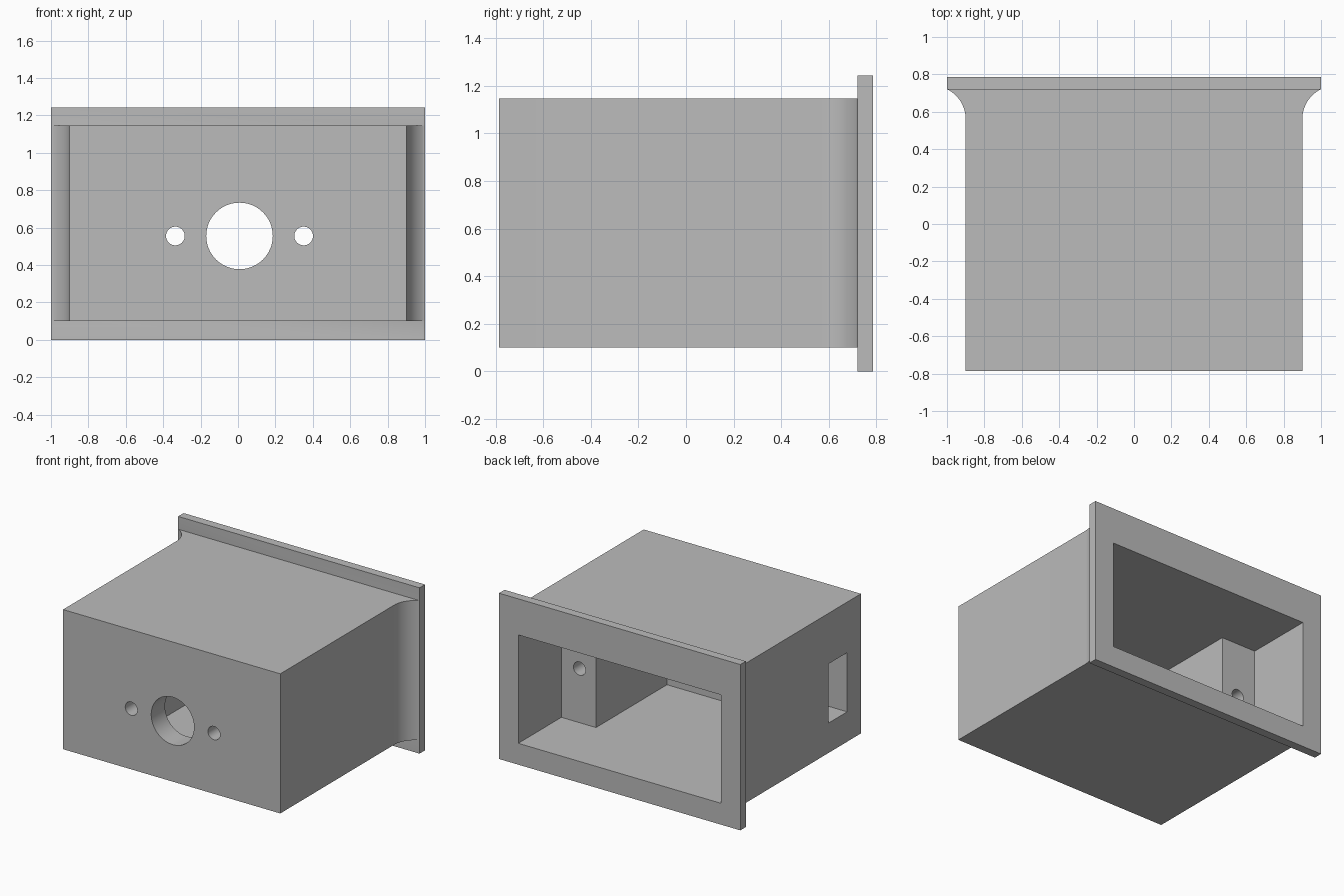
import bpy, bmesh
from math import sin, cos, asin, pi
from mathutils import Matrix

if "Cube" in bpy.data.objects:
    bpy.data.objects.remove(bpy.data.objects["Cube"])

grey = bpy.data.materials.new("mid_grey")
grey.use_nodes = True
grey.diffuse_color = (0.5, 0.5, 0.5, 1)
grey.node_tree.nodes["Principled BSDF"].inputs["Base Color"].default_value = (0.5, 0.5, 0.5, 1)


def add_object(name, bm):
    bmesh.ops.recalc_face_normals(bm, faces=bm.faces)
    mesh = bpy.data.meshes.new(name)
    bm.to_mesh(mesh)
    bm.free()
    mesh.materials.append(grey)
    obj = bpy.data.objects.new(name, mesh)
    bpy.context.collection.objects.link(obj)
    return obj


def box(name, x, y, z):
    bm = bmesh.new()
    bmesh.ops.create_cube(bm, size=1)
    for v in bm.verts:
        v.co = [lo + (c + 0.5) * (hi - lo) for c, (lo, hi) in zip(v.co, (x, y, z))]
    return add_object(name, bm)


def bore(name, x, z, radius, y0, y1):
    bm = bmesh.new()
    place = Matrix.Translation((x, (y0 + y1) / 2, z)) @ Matrix.Rotation(pi / 2, 4, "X")
    bmesh.ops.create_cone(bm, cap_ends=True, segments=48, radius1=radius,
                          radius2=radius, depth=y1 - y0, matrix=place)
    return add_object(name, bm)


# Housing outline with flared sides, extruded upwards
FRONT, BACK, FLANGE = -0.785, 0.785, 0.72
R, FLARE = 0.18, 0.56
end = asin((FLANGE - FLARE) / R)
half = [(0.9, FRONT)]
half += [(0.9 + R * (1 - cos(end * i / 16)), FLARE + R * sin(end * i / 16)) for i in range(17)]
half += [(0.9, 0.75)]
outline = half + [(-x, y) for x, y in reversed(half)]
bm = bmesh.new()
base = bm.faces.new([bm.verts.new((x, y, 0.1)) for x, y in outline])
top = bmesh.ops.extrude_face_region(bm, geom=[base])["geom"]
bmesh.ops.translate(bm, vec=(0, 0, 1.046),
                    verts=[v for v in top if isinstance(v, bmesh.types.BMVert)])
housing = add_object("housing", bm)

# Flange around the open back
flange = box("flange", (-1, 1), (FLANGE, BACK), (0, 1.242))

# Cavity: wide mouth, narrower chamber between two screw blocks, side slot
LOW, HIGH = 0.16, 0.972
cutters = [
    box("mouth_cutter", (-0.84, 0.84), (0.275, 0.9), (LOW, HIGH)),
    box("chamber_cutter", (-0.553, 0.553), (-0.565, 0.4), (LOW, HIGH)),
    box("slot_cutter", (-1.1, 0.5), (-0.622, -0.402), (0.324, 0.767)),
    bore("main_bore", 0.008, 0.555, 0.178, -0.9, -0.5),
]
# Small front holes and blind holes in the screw blocks
for side in (-1, 1):
    cutters.append(bore("front_screw_bore", 0.008 + side * 0.343, 0.555, 0.05, -0.9, -0.5))
    cutters.append(bore("block_screw_bore", side * 0.69, 0.565, 0.05, -0.05, 0.35))

for part, operation in [(flange, "UNION")] + [(c, "DIFFERENCE") for c in cutters]:
    mod = housing.modifiers.new(part.name, "BOOLEAN")
    mod.operation, mod.object, mod.solver = operation, part, "EXACT"
    part.hide_render = True

# Bake the booleans and drop the helpers
graph = bpy.context.evaluated_depsgraph_get()
result = bpy.data.meshes.new_from_object(housing.evaluated_get(graph))
housing.modifiers.clear()
housing.data = result
for part in [flange] + cutters:
    bpy.data.objects.remove(part)

bpy.ops.object.select_all(action="DESELECT")
housing.select_set(True)
bpy.context.view_layer.objects.active = housing
bpy.ops.object.shade_smooth_by_angle(angle=pi / 6)
